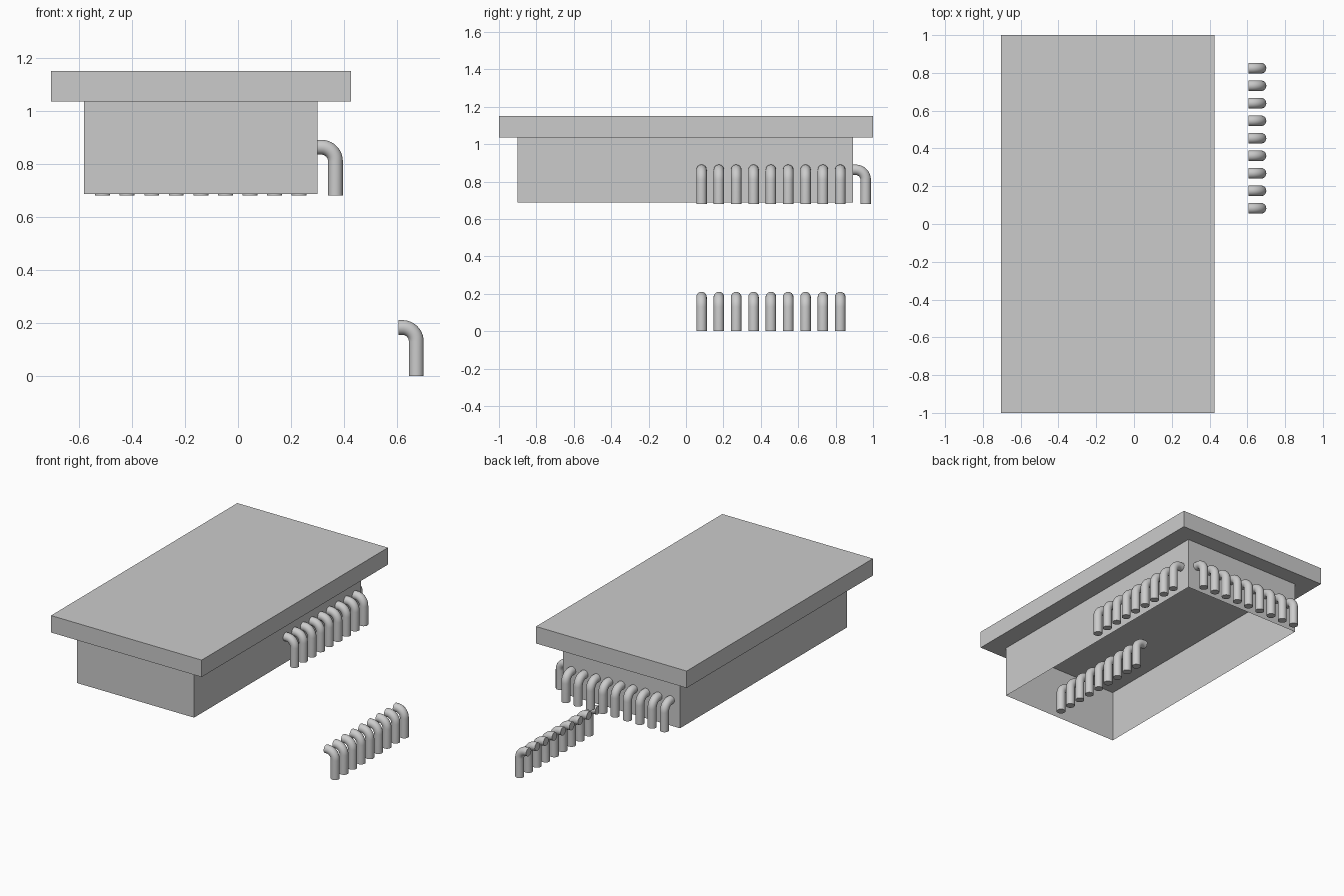
import bpy, bmesh, math
from mathutils import Vector, Matrix

if "Cube" in bpy.data.objects:
    bpy.data.objects.remove(bpy.data.objects["Cube"])


def box(name, lo, hi, open_bottom=False):
    bm = bmesh.new()
    lo, hi = Vector(lo), Vector(hi)
    bmesh.ops.create_cube(bm, size=1, matrix=Matrix.Translation((lo + hi) / 2)
                          @ Matrix.Diagonal((hi - lo).to_4d()))
    if open_bottom:
        bm.normal_update()
        bottom = [f for f in bm.faces if f.normal.z < -0.5]
        bmesh.ops.delete(bm, geom=bottom, context='FACES_ONLY')
    me = bpy.data.meshes.new(name)
    bm.to_mesh(me)
    bm.free()
    ob = bpy.data.objects.new(name, me)
    bpy.context.collection.objects.link(ob)
    return ob


def pipe_mesh(radius=0.028, bend=0.0525, sides=24, steps=10):
    """Capped elbow: leaves the wall along +x, then turns down to z = 0."""
    cx, cz = 0.015, 0.13
    path = [(0, cz + bend, math.pi / 2)]
    for i in range(steps + 1):
        a = math.pi / 2 * (1 - i / steps)
        path.append((cx + bend * math.cos(a), cz + bend * math.sin(a), a))
    path.append((cx + bend, 0, 0))
    bm = bmesh.new()
    rings = []
    for x, z, a in path:
        out = Vector((math.cos(a), 0, math.sin(a)))
        rings.append([bm.verts.new(Vector((x, 0, z)) + radius * (
            out * math.cos(t) + Vector((0, 1, 0)) * math.sin(t)))
            for t in (2 * math.pi * k / sides for k in range(sides))])
    for r, s in zip(rings, rings[1:]):
        for k in range(sides):
            n = (k + 1) % sides
            bm.faces.new((r[k], r[n], s[n], s[k]))
    bm.faces.new(rings[0])
    bm.faces.new(rings[-1])
    bmesh.ops.recalc_face_normals(bm, faces=bm.faces)
    me = bpy.data.meshes.new("pipe")
    bm.to_mesh(me)
    bm.free()
    me.shade_smooth()
    me.set_sharp_from_angle(angle=math.radians(40))
    return me


# Overhanging slab and the open-bottomed housing below it
box("top_slab", (-0.705, -1, 1.035), (0.427, 1, 1.15))
box("housing", (-0.58, -0.9, 0.687), (0.30, 0.893, 1.035), open_bottom=True)

# Three rows of nine elbow pipes: loose on the ground, right wall, back wall
elbow = pipe_mesh()
PITCH = 0.0927
rows = [("loose_pipe", (0.605, 0.083, 0), (0, PITCH, 0), 0),
        ("side_pipe", (0.30, 0.083, 0.68), (0, PITCH, 0), 0),
        ("back_pipe", (-0.511, 0.893, 0.68), (PITCH, 0, 0), math.pi / 2)]
for name, start, step, turn in rows:
    for i in range(9):
        ob = bpy.data.objects.new(f"{name}_{i + 1}", elbow)
        ob.location = Vector(start) + i * Vector(step)
        ob.rotation_euler.z = turn
        bpy.context.collection.objects.link(ob)
